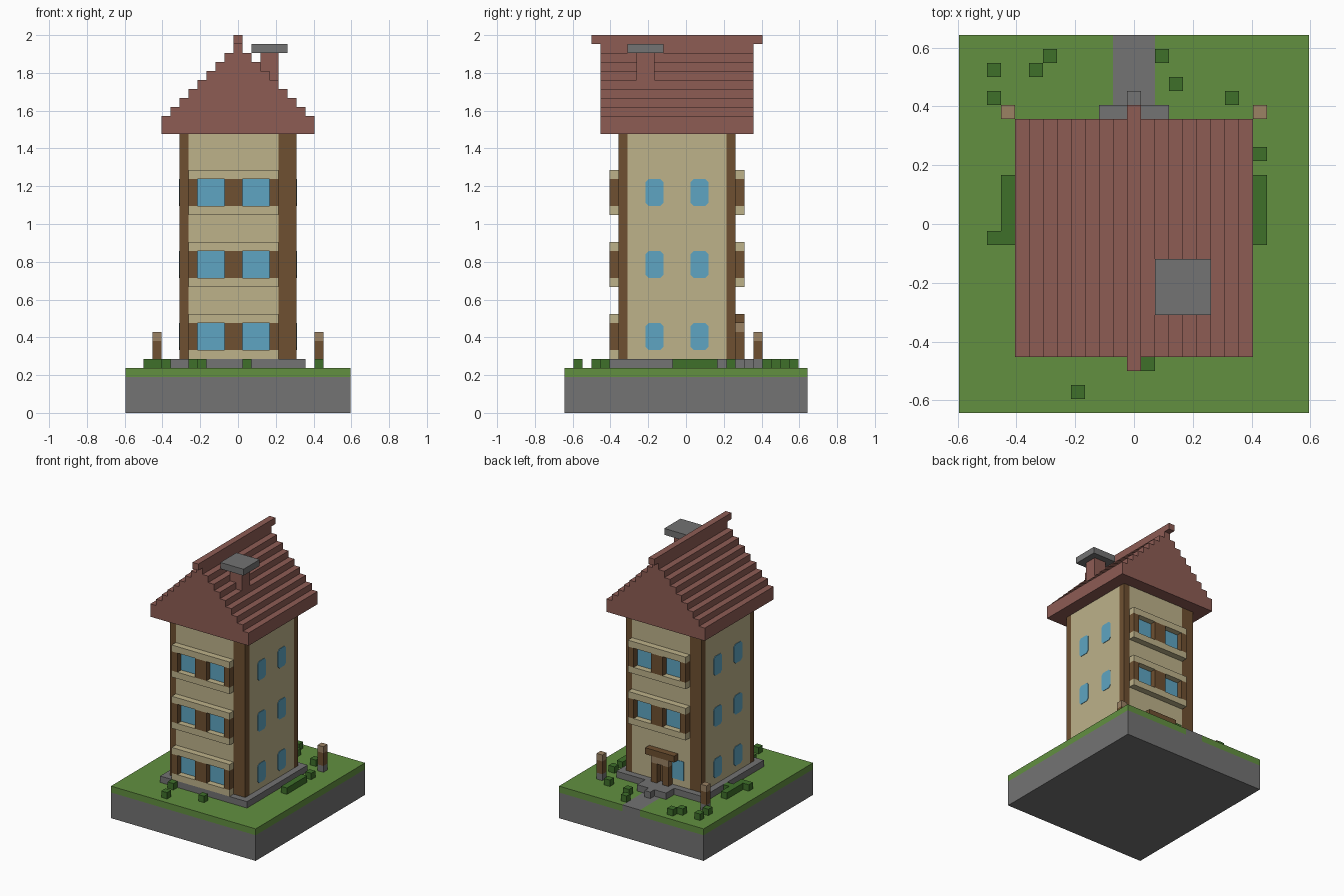
import bpy
import bmesh
from mathutils import Vector

old = bpy.data.objects.get("Cube")
if old:
    bpy.data.objects.remove(old)

U = 2 / 42                              # one block
ORIGIN = Vector((12.5, 13.5, 0))        # centre of the plot, in blocks


def material(name, rgb):
    lin = [(c / 255 / 12.92) if c < 11 else ((c / 255 + 0.055) / 1.055) ** 2.4 for c in rgb]
    m = bpy.data.materials.new(name)
    m.use_nodes = True
    m.diffuse_color = (*lin, 1)
    m.node_tree.nodes["Principled BSDF"].inputs["Base Color"].default_value = (*lin, 1)
    return m


STONE = material("grey stone", (115, 115, 115))
GRASS = material("grass green", (98, 144, 64))
LEAF = material("dark leaf green", (62, 112, 42))
WOOD = material("brown timber", (110, 80, 49))
TAN = material("pale timber", (155, 130, 100))
WALL = material("cream plaster", (189, 178, 138))
GLASS = material("blue glass", (94, 165, 194))
ROOF = material("red brown tile", (141, 92, 84))


def finish(name, bm, mat):
    bmesh.ops.recalc_face_normals(bm, faces=bm.faces)
    for v in bm.verts:
        v.co = (v.co - ORIGIN) * U
    mesh = bpy.data.meshes.new(name)
    bm.to_mesh(mesh)
    bm.free()
    mesh.materials.append(mat)
    ob = bpy.data.objects.new(name, mesh)
    bpy.context.collection.objects.link(ob)
    return ob


def add_prism(bm, points, lo, hi, place):
    """Extrude a 2D outline from lo to hi; place(a, b, h) gives the block position."""
    face = bm.faces.new([bm.verts.new(place(a, b, lo)) for a, b in points])
    new = bmesh.ops.extrude_face_region(bm, geom=[face])["geom"]
    shift = Vector(place(0, 0, hi)) - Vector(place(0, 0, lo))
    bmesh.ops.translate(bm, vec=shift, verts=[g for g in new if isinstance(g, bmesh.types.BMVert)])


def upright(a, b, h):
    return (a, b, h)


def sideways(a, b, h):
    return (h, a, b)


def along_y(a, b, h):
    return (a, h, b)


def prism(name, mat, points, lo, hi, place=upright):
    bm = bmesh.new()
    add_prism(bm, points, lo, hi, place)
    return finish(name, bm, mat)


def boxes(name, mat, items):
    """Each item is x0, x1, y0, y1, z0, z1 in blocks."""
    bm = bmesh.new()
    for x0, x1, y0, y1, z0, z1 in items:
        add_prism(bm, [(x0, y0), (x1, y0), (x1, y1), (x0, y1)], z0, z1, upright)
    return finish(name, bm, mat)


def turned(item):
    """Half turn about the house centre."""
    x0, x1, y0, y1, z0, z1 = item
    return (25 - x1, 25 - x0, 25 - y1, 25 - y0, z0, z1)


# Plot: stone slab, lawn with a path let into it, plinth and doorstep
boxes("ground_slab", STONE, [(0, 25, 0, 27, 0, 4)])
prism("lawn", GRASS, [(0, 0), (25, 0), (25, 27), (14, 27), (14, 20), (11, 20), (11, 27), (0, 27)], 4, 5)
boxes("path", STONE, [(11, 14, 20, 27, 4, 5)])
prism("plinth", STONE, [(5, 5), (20, 5), (20, 20), (15, 20), (15, 22), (13, 22), (13, 23),
                        (12, 23), (12, 22), (10, 22), (10, 20), (5, 20)], 5, 6)

# House body: walls notched at the corners for the timber pillars
half = [(7, 6), (17, 6), (17, 7), (19, 7), (19, 18), (18, 18)]
prism("walls", WALL, half + [(25 - x, 25 - y) for x, y in half], 6, 31)
front_pillars = [(6, 7, 6, 7, 6, 31), (17, 19, 6, 7, 6, 31)]
boxes("corner_pillars", WOOD, front_pillars + [turned(p) for p in front_pillars])

# Window bays on the front and, turned round, on the upper floors of the back
T = 0.08
slabs, posts, panes = [], [], []
for floor in range(3):
    z = 6 + 8 * floor
    bay_slabs = [(7, 17, 5, 6, z, z + 1), (7, 17, 5, 6, z + 4, z + 5)]
    bay_posts = [(a, b, 5, 6, z + 1, z + 4) for a, b in ((7, 8), (11, 13), (16, 17))]
    bay_panes = [(a, a + 3, 6 - T, 6, z + 1, z + 4) for a in (8, 13)]
    slabs += bay_slabs
    posts += bay_posts
    panes += bay_panes
    if floor:
        slabs += [turned(b) for b in bay_slabs]
        posts += [turned(b) for b in bay_posts]
        panes += [turned(b) for b in bay_panes]
panes.append((9, 11, 19, 19 + T, 7, 10))
boxes("bay_slabs", WALL, slabs)
boxes("bay_posts", WOOD, posts)
boxes("bay_windows", GLASS, panes)

# Side windows with clipped corners
bm = bmesh.new()
c = 0.35
for floor in range(3):
    for y in (9, 14):
        z = 7 + 8 * floor
        outline = [(y + c, z), (y + 2 - c, z), (y + 2, z + c), (y + 2, z + 3 - c),
                   (y + 2 - c, z + 3), (y + c, z + 3), (y, z + 3 - c), (y, z + c)]
        add_prism(bm, outline, 19, 19 + T, sideways)
        add_prism(bm, outline, 6 - T, 6, sideways)
finish("side_windows", bm, GLASS)

# Entrance at the back
boxes("porch_lintel", WOOD, [(10, 15, 19, 20, 10, 11)])
boxes("porch_beam", TAN, [(11, 14, 19, 20, 9, 10)])
boxes("porch_jambs", WOOD, [(11, 12, 19, 20, 6, 9), (13, 14, 19, 20, 6, 9)])
boxes("door", WOOD, [(12, 13, 19, 19 + T, 6, 9)])

# Stepped roof with a gable profile and an overhanging ridge beam
right = [(21, 31), (21, 33)]
for k in range(8):
    right += [(20 - k, 33 + k), (20 - k, 34 + k)]
left = [(25 - x, z) for x, z in reversed(right)]
prism("roof", ROOF, right + left, 4, 21, along_y)
boxes("ridge_beam", ROOF, [(12, 13, 3, 22, 41, 42)])

# Chimney
boxes("chimney_shaft", ROOF, [(15, 17, 8, 10, 35, 40)])
boxes("chimney_cap", STONE, [(14, 18, 7, 11, 40, 41)])

# Garden posts
for side, x in (("right", 3), ("left", 21)):
    boxes(side + "_post_base", STONE, [(x, x + 1, 21, 22, 5, 6)])
    boxes(side + "_post", WOOD, [(x, x + 1, 21, 22, 6, 8)])
    boxes(side + "_post_cap", TAN, [(x, x + 1, 21, 22, 8, 9)])

# Hedges and scattered bushes
boxes("hedges", LEAF, [(21, 22, 12, 17, 5, 6), (3, 4, 12, 17, 5, 6)])
spots = [(2, 12), (2, 24), (5, 24), (6, 25), (2, 22), (14, 25), (15, 23), (19, 22),
         (21, 18), (13, 3), (8, 1), (7, 4), (4, 14)]
boxes("bushes", LEAF, [(x, x + 1, y, y + 1, 5, 6) for x, y in spots])
